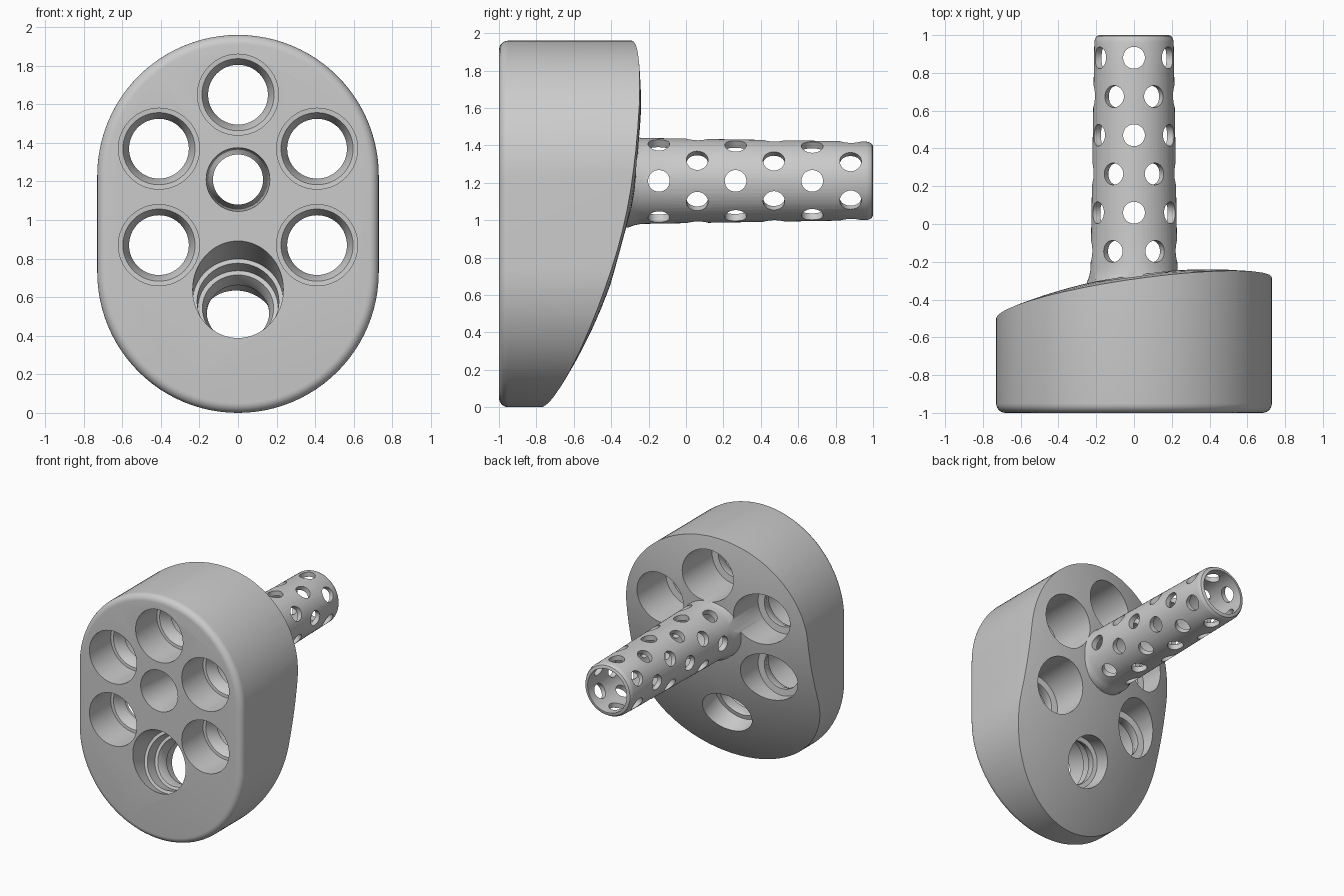
import bpy, bmesh
from math import pi, sin, cos, radians
from mathutils import Matrix, Vector

if "Cube" in bpy.data.objects:
    bpy.data.objects.remove(bpy.data.objects["Cube"])


def make_object(name, bm):
    bmesh.ops.recalc_face_normals(bm, faces=bm.faces[:])
    mesh = bpy.data.meshes.new(name)
    bm.to_mesh(mesh)
    bm.free()
    ob = bpy.data.objects.new(name, mesh)
    bpy.context.collection.objects.link(ob)
    return ob


def skin(name, rings):
    """Closed solid through a stack of equal-sized rings."""
    bm = bmesh.new()
    loops = [[bm.verts.new(p) for p in ring] for ring in rings]
    n = len(loops[0])
    for a, b in zip(loops, loops[1:]):
        for i in range(n):
            j = (i + 1) % n
            bm.faces.new((a[i], a[j], b[j], b[i]))
    bm.faces.new(loops[0])
    bm.faces.new(loops[-1])
    return make_object(name, bm)


def lathe(name, profile, loc=(0, 0, 0), tilt=0.0, n=64):
    """Revolve (radius, y) points about the y axis, then tilt and place."""
    m = Matrix.Translation(loc) @ Matrix.Rotation(-tilt, 4, 'X')
    ang = [2 * pi * i / n for i in range(n)]
    return skin(name, [[m @ Vector((r * cos(a), y, r * sin(a))) for a in ang]
                       for r, y in profile])


def boolean(ob, cutter, operation):
    mod = ob.modifiers.new("bool", 'BOOLEAN')
    mod.operation, mod.object, mod.solver = operation, cutter, 'EXACT'
    dg = bpy.context.evaluated_depsgraph_get()
    mesh = bpy.data.meshes.new_from_object(ob.evaluated_get(dg))
    ob.modifiers.clear()
    ob.data = mesh
    bpy.data.objects.remove(cutter)


# Stadium block with a rounded front edge
def stadium(inset, y, n=48):
    r = 0.73 - inset
    pts = []
    for zc, start in ((1.23, 0), (0.73, pi)):
        for i in range(n + 1):
            a = start + pi * i / n
            pts.append((r * cos(a), y, zc + r * sin(a)))
    return pts


F = 0.05
rings = [stadium(F * (1 - sin(t)), -1 + F * (1 - cos(t)))
         for t in [pi / 2 * i / 6 for i in range(7)]]
body = skin("body", rings + [stadium(0, 0.1)])

# Off-centre dome shapes the back face
bm = bmesh.new()
bmesh.ops.create_uvsphere(bm, u_segments=160, v_segments=80, radius=2.8)
bmesh.ops.transform(bm, verts=bm.verts[:],
                    matrix=Matrix.Translation((0.39, -3.04, 1.6)))
boolean(body, make_object("dome_helper", bm), 'INTERSECT')

# Rear tube, slightly tapered, with rounded tip and flared root
AXIS = 1.21
tube = lathe("tube", [(0.25, -0.5), (0.25, -0.31), (0.238, -0.28), (0.23, -0.24),
                      (0.21, 0.965), (0.206, 0.98), (0.198, 0.994), (0.185, 1.0)],
             (0, 0, AXIS))
boolean(body, tube, 'UNION')

# Central bore: funnel in the block, wide inside the tube
boolean(body, lathe("centre_bore", [(0.165, -1.2), (0.165, -1), (0.13, -0.42),
                                    (0.185, -0.27), (0.172, 1.2)], (0, 0, AXIS)),
        'DIFFERENCE')

# Five straight stepped bores
step_bore = [(0.21, -0.2), (0.21, 0.27), (0.187, 0.272), (0.155, 0.34),
             (0.155, 0.37), (0.207, 0.375), (0.207, 1.0)]
for x, z in ((0, 1.65), (-0.41, 1.37), (0.41, 1.37), (-0.41, 0.87), (0.41, 0.87)):
    boolean(body, lathe("bore", step_bore, (x, -1, z)), 'DIFFERENCE')

# Tilted bottom bore with an extra step
boolean(body, lathe("tilted_bore",
                    [(0.235, -0.3), (0.235, 0.17), (0.212, 0.172), (0.208, 0.27),
                     (0.185, 0.272), (0.162, 0.33), (0.162, 0.36), (0.195, 0.365),
                     (0.195, 0.9)],
                    (0, -1, 0.64), radians(21)), 'DIFFERENCE')

# Six staggered rows of small holes around the tube
bm = bmesh.new()
for row in range(6):
    for k in range(6):
        a = radians(60 * k + 30 * (row % 2))
        d = Vector((cos(a), 0, sin(a)))
        m = (Matrix.Translation(Vector((0, -0.145 + 0.205 * row, AXIS)) + d * 0.215)
             @ d.to_track_quat('Z', 'Y').to_matrix().to_4x4())
        bmesh.ops.create_cone(bm, cap_ends=True, segments=28, radius1=0.058,
                              radius2=0.058, depth=0.17, matrix=m)
boolean(body, make_object("vent_holes", bm), 'DIFFERENCE')

# Smooth shading with crisp edges
body.name = "body_with_tube"
bpy.context.view_layer.objects.active = body
body.select_set(True)
bpy.ops.object.shade_smooth_by_angle(angle=radians(30))
